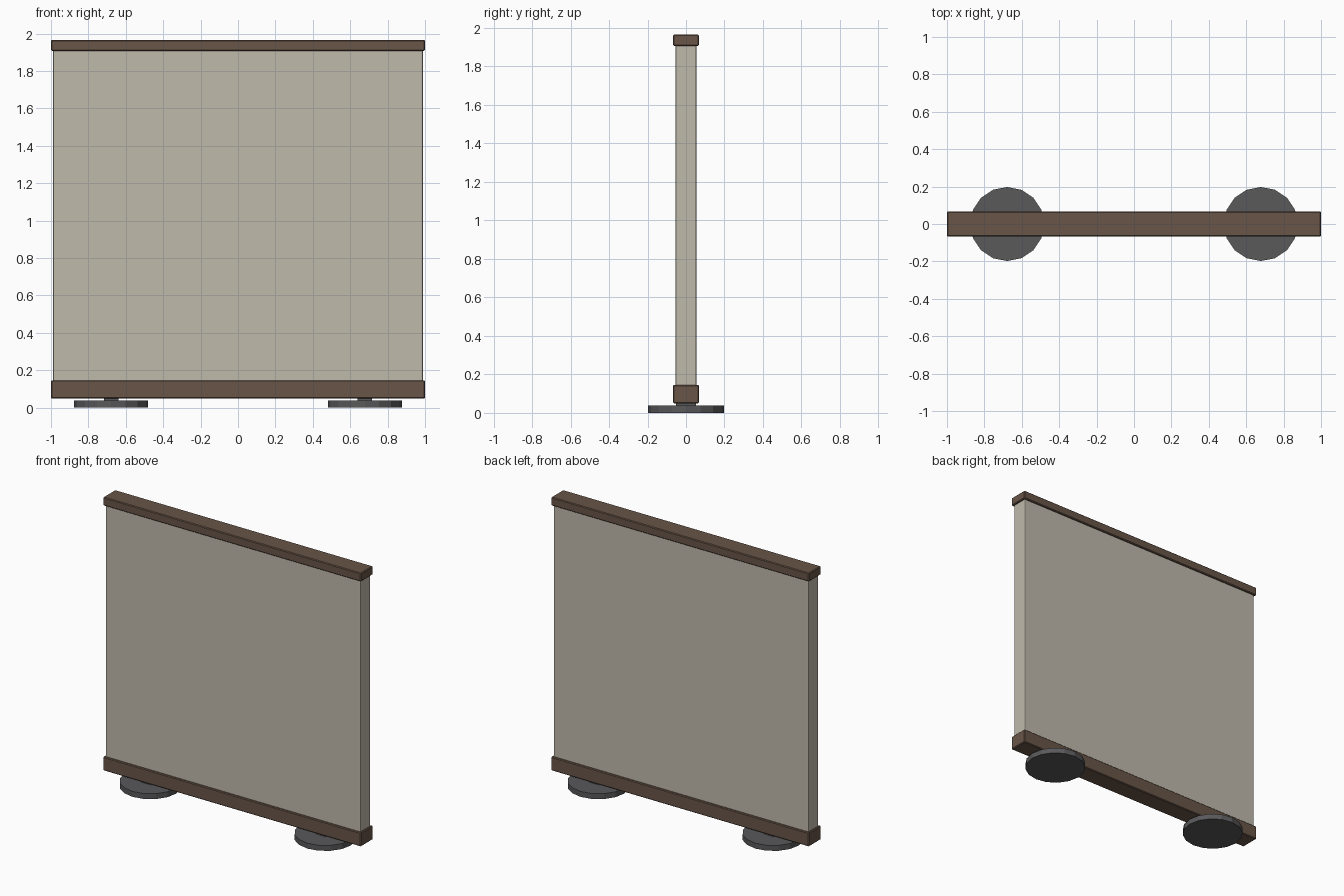
import bpy

if "Cube" in bpy.data.objects:
    bpy.data.objects.remove(bpy.data.objects["Cube"])


def material(name, rgb):
    m = bpy.data.materials.new(name)
    m.diffuse_color = (*rgb, 1)
    m.use_nodes = True
    m.node_tree.nodes["Principled BSDF"].inputs["Base Color"].default_value = m.diffuse_color
    return m


BEIGE = material("fabric", (0.53, 0.49, 0.41))
BROWN = material("wood", (0.14, 0.09, 0.065))
DARK = material("dark_metal", (0.1, 0.1, 0.105))


def box(name, x, size_x, size_y, z0, z1, mat, bevel=0.0, segments=1):
    bpy.ops.mesh.primitive_cube_add(size=1, location=(x, 0, (z0 + z1) / 2))
    o = bpy.context.object
    o.name = name
    o.scale = (size_x, size_y, z1 - z0)
    bpy.ops.object.transform_apply(location=False, rotation=False, scale=True)
    o.data.materials.append(mat)
    if bevel:
        b = o.modifiers.new("edge", "BEVEL")
        b.width = bevel
        b.segments = segments
    return o


# Partition panel, seated inside both rails
box("panel", 0, 1.976, 0.11, 0.055, 1.95, BEIGE, 0.008, 2)

# Top and bottom rails
box("top_rail", 0, 2.0, 0.134, 1.907, 1.966, BROWN, 0.005)
box("bottom_rail", 0, 2.0, 0.134, 0.049, 0.146, BROWN, 0.005)

# Round feet with short connecting blocks
for side, x in (("left", -0.678), ("right", 0.678)):
    bpy.ops.mesh.primitive_cylinder_add(vertices=16, radius=0.198, depth=0.038,
                                        location=(x, 0, 0.019))
    foot = bpy.context.object
    foot.name = side + "_foot"
    foot.data.materials.append(DARK)
    box(side + "_foot_block", x, 0.076, 0.104, 0.03, 0.06, DARK)
